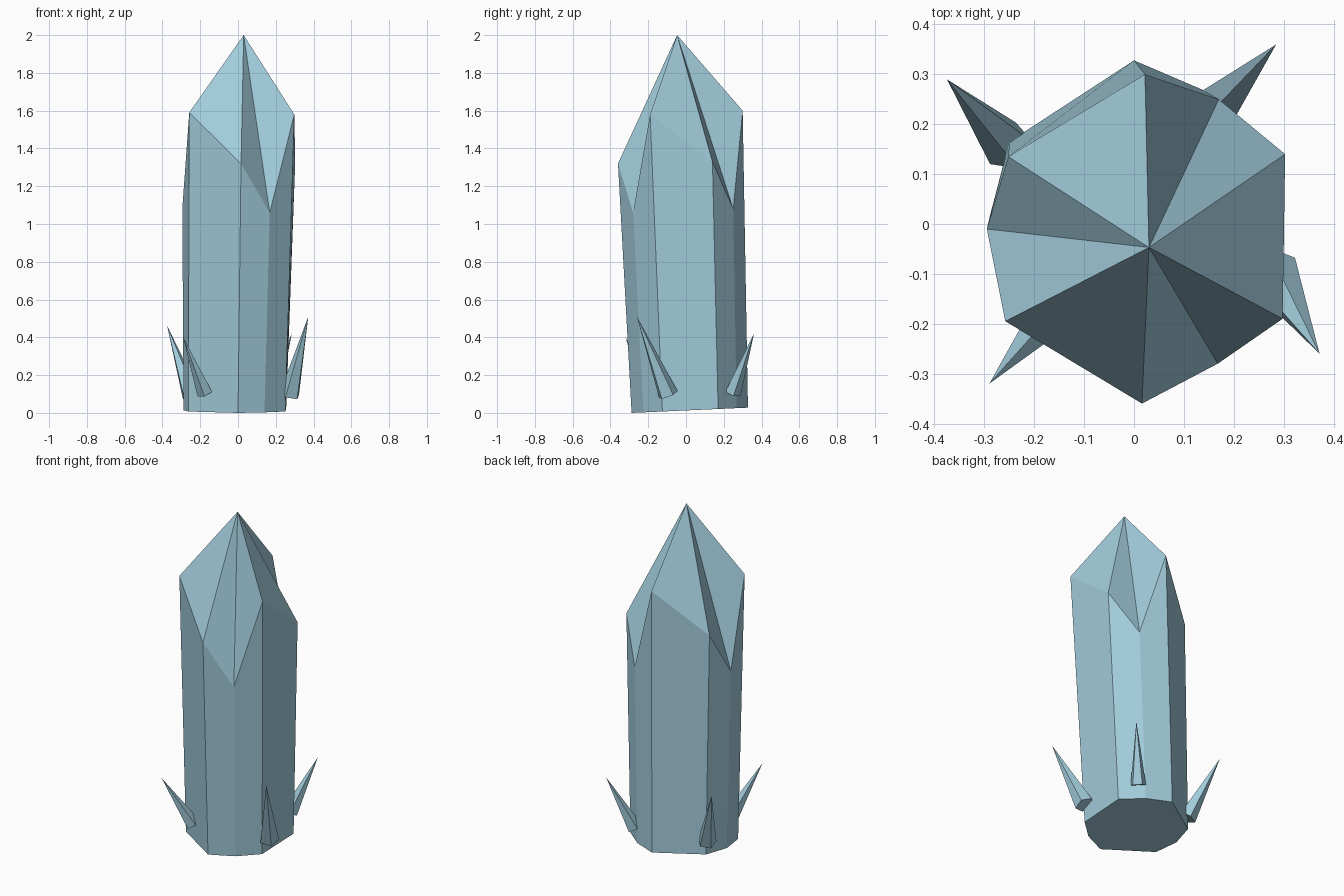
import bpy
import bmesh
import math
from mathutils import Vector

if "Cube" in bpy.data.objects:
    bpy.data.objects.remove(bpy.data.objects["Cube"])

ice = bpy.data.materials.new("pale_ice_blue")
ice.diffuse_color = (0.36, 0.60, 0.71, 1.0)
ice.use_nodes = True
ice.node_tree.nodes["Principled BSDF"].inputs["Base Color"].default_value = ice.diffuse_color


def finish(name, bm):
    """Turn a bmesh into a flat-shaded object."""
    bmesh.ops.recalc_face_normals(bm, faces=bm.faces[:])
    mesh = bpy.data.meshes.new(name)
    bm.to_mesh(mesh)
    bm.free()
    mesh.materials.append(ice)
    obj = bpy.data.objects.new(name, mesh)
    bpy.context.collection.objects.link(obj)
    return obj


# Main crystal: nine-sided leaning shaft; every third top corner dips low
base = [(-0.263, -0.125), (0.0, -0.288), (0.14, -0.225),
        (0.25, -0.125), (0.255, 0.17), (0.14, 0.268),
        (0.0, 0.328), (-0.25, 0.165), (-0.288, 0.02)]
top = [(-0.258, -0.195, 1.59), (0.016, -0.36, 1.32), (0.168, -0.28, 1.06),
       (0.298, -0.19, 1.58), (0.303, 0.14, 1.33), (0.17, 0.25, 1.08),
       (0.022, 0.30, 1.60), (-0.252, 0.135, 1.34), (-0.295, -0.01, 1.08)]
bm = bmesh.new()
low = [bm.verts.new((x, y, (y + 0.288) * 0.045)) for x, y in base]
high = [bm.verts.new(p) for p in top]
apex = bm.verts.new((0.03, -0.047, 2.0))
for i in range(9):
    j = (i + 1) % 9
    bm.faces.new((low[i], low[j], high[j], high[i]))
# Point: a triangle and a kite-shaped facet, alternating three times
for i in (0, 3, 6):
    a, b, c, d = (high[(i + k) % 9] for k in range(4))
    bm.faces.new((a, b, apex))
    bm.faces.new((b, c, apex))
    bm.faces.new((c, d, apex))
bm.faces.new(low[::-1])
finish("main_crystal", bm)


# Small shards: five-sided spikes leaning out of the foot
def shard(name, foot, tip, radius, turn):
    foot, tip = Vector(foot), Vector(tip)
    axis = (tip - foot).normalized()
    out = Vector((axis.x, axis.y, 0)).normalized()
    side = axis.cross(out).normalized()
    out = side.cross(axis)
    bm = bmesh.new()
    ring = []
    for k in range(5):
        a = turn + math.tau * k / 5
        ring.append(bm.verts.new(
            foot + (out * math.cos(a) + side * math.sin(a)) * radius))
    point = bm.verts.new(tip)
    for k in range(5):
        bm.faces.new((ring[k], ring[(k + 1) % 5], point))
    bm.faces.new(ring[::-1])
    finish(name, bm)


shard("shard_front_right", (0.275, -0.095, 0.095), (0.372, -0.26, 0.51), 0.055, 0.3)
shard("shard_front_left", (-0.175, -0.19, 0.105), (-0.29, -0.32, 0.40), 0.043, 0.6)
shard("shard_back_left", (-0.25, 0.155, 0.095), (-0.375, 0.29, 0.46), 0.052, 0.3)
shard("shard_back_right", (0.178, 0.247, 0.105), (0.285, 0.36, 0.42), 0.045, 0.6)
